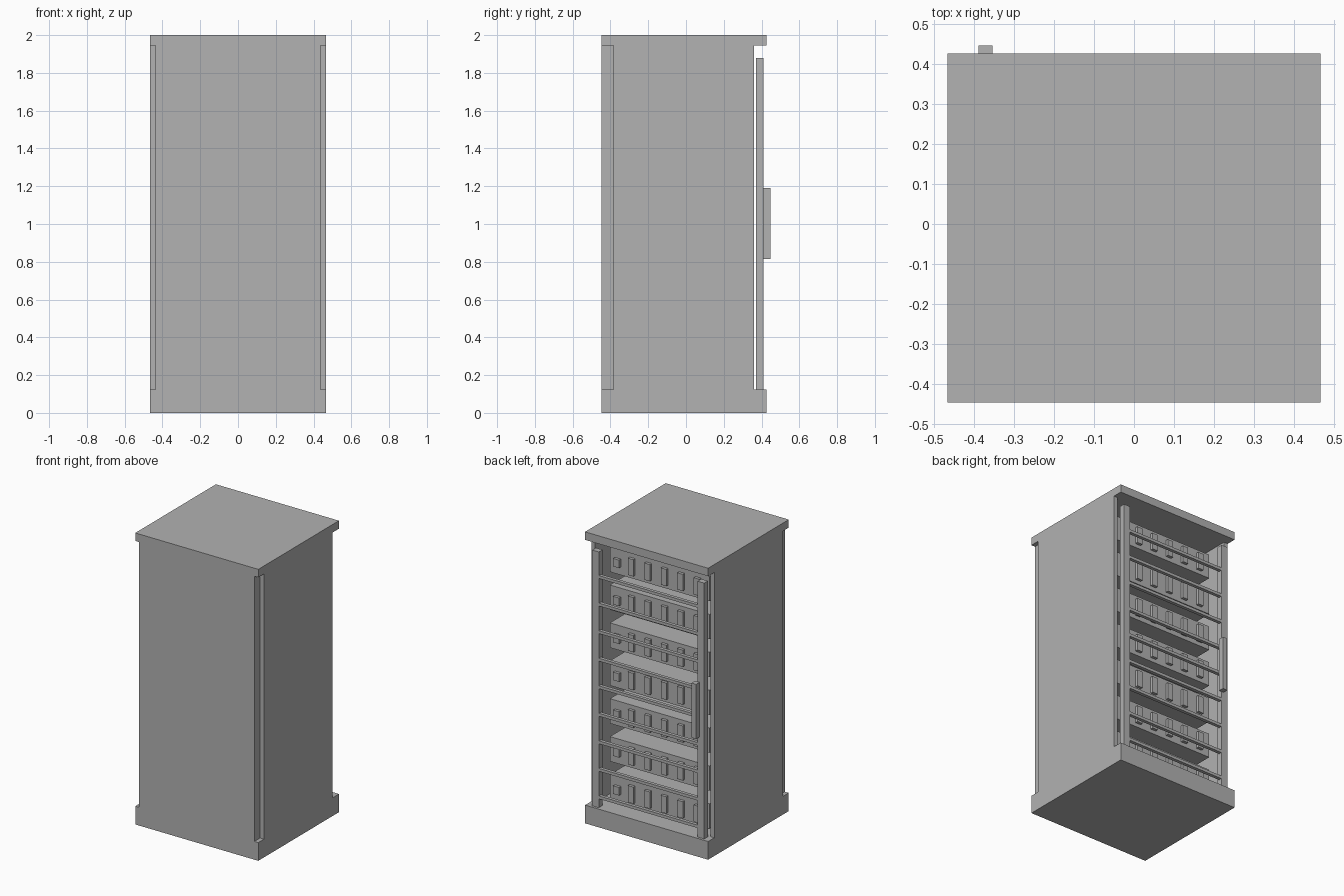
import bpy

if "Cube" in bpy.data.objects:
    bpy.data.objects.remove(bpy.data.objects["Cube"])

grey = bpy.data.materials.new("cabinet_grey")
grey.diffuse_color = (0.445, 0.445, 0.445, 1)
grey.use_nodes = True
grey.node_tree.nodes["Principled BSDF"].inputs["Base Color"].default_value = grey.diffuse_color

FACES = [(0, 3, 2, 1), (4, 5, 6, 7), (0, 1, 5, 4),
         (1, 2, 6, 5), (2, 3, 7, 6), (3, 0, 4, 7)]


def boxes(name, ranges):
    """One object made of boxes, each given as (x0, x1, y0, y1, z0, z1)."""
    verts, faces = [], []
    for x0, x1, y0, y1, z0, z1 in ranges:
        n = len(verts)
        for z in (z0, z1):
            verts += [(x0, y0, z), (x1, y0, z), (x1, y1, z), (x0, y1, z)]
        faces += [tuple(i + n for i in f) for f in FACES]
    mesh = bpy.data.meshes.new(name)
    mesh.from_pydata(verts, [], faces)
    mesh.materials.append(grey)
    obj = bpy.data.objects.new(name, mesh)
    bpy.context.collection.objects.link(obj)
    return obj


W, BACK, FRONT = 0.467, -0.447, 0.427
Z0, Z1 = 0.125, 1.945

# Cabinet shell, open on the +y side
boxes("base", [(-W, W, BACK, FRONT, 0, Z0)])
boxes("top_cap", [(-W, W, BACK, FRONT, Z1, 2)])
boxes("closed_panel", [(-0.437, 0.437, BACK, -0.385, Z0, Z1)])
boxes("left_wall", [(-W, -0.437, -0.385, 0.36, Z0, Z1)])
boxes("right_wall", [(0.437, W, -0.385, 0.36, Z0, Z1)])

# Door frame: two posts, nine cross rails and a handle
boxes("door_posts", [(-0.425, -0.375, 0.37, 0.41, Z0, 1.88),
                     (0.375, 0.425, 0.37, 0.41, Z0, 1.88)])
rails = []
for i in range(9):
    z = 0.195 + i * 0.189
    rails.append((-0.375, 0.375, 0.385, 0.408, z - 0.01, z + 0.01))
boxes("door_rails", rails)
boxes("door_handle", [(-0.39, -0.355, 0.41, 0.447, 0.815, 1.19)])

# Seven stacked equipment units, each with a button and five bays
for i in range(7):
    z = 0.22 + i * 0.26
    boxes(f"unit_{i + 1}", [(-0.378, 0.378, -0.385, 0.285, z - 0.085, z + 0.085)])
    boxes(f"unit_button_{i + 1}", [(0.295, 0.34, 0.285, 0.305, z - 0.03, z + 0.025)])
    bays = []
    for k in range(5):
        x = 0.207 - k * 0.125
        bays.append((x - 0.021, x + 0.021, 0.285, 0.305, z - 0.058, z + 0.057))
    boxes(f"unit_bays_{i + 1}", bays)
